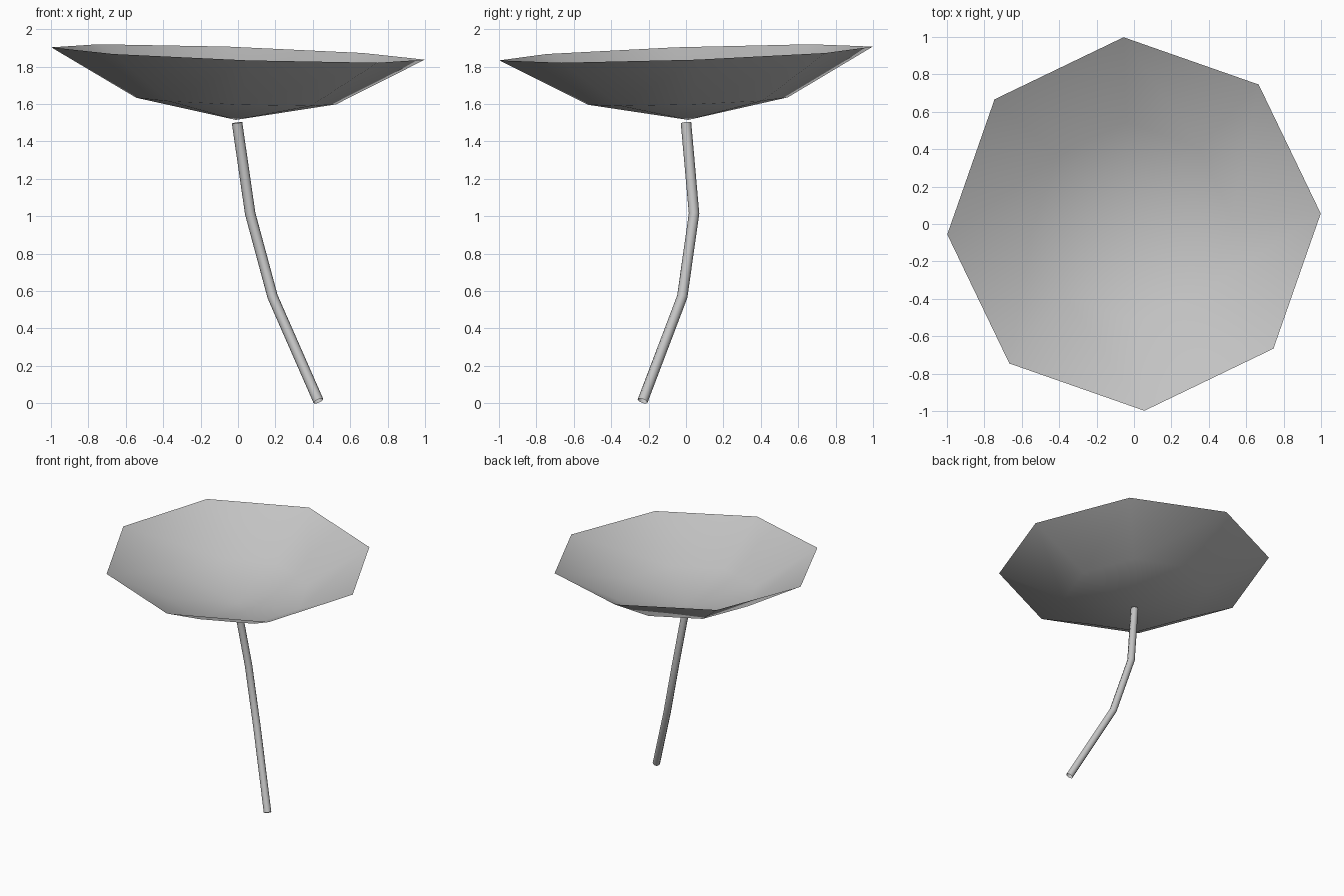
import bpy, bmesh, math
from mathutils import Vector

if "Cube" in bpy.data.objects:
    bpy.data.objects.remove(bpy.data.objects["Cube"])


def material(name, value):
    m = bpy.data.materials.new(name)
    m.diffuse_color = (value, value, value, 1)
    m.use_nodes = True
    m.node_tree.nodes["Principled BSDF"].inputs["Base Color"].default_value = m.diffuse_color
    return m


grey = material("plain grey", 0.55)


def finish(bm, name):
    me = bpy.data.meshes.new(name)
    for f in bm.faces:
        f.smooth = True
    bm.to_mesh(me)
    bm.free()
    me.materials.append(grey)
    ob = bpy.data.objects.new(name, me)
    bpy.context.collection.objects.link(ob)
    return ob


# Bowl shaped leaf: thin eight sided sheet, slightly tilted
SIDES = 8
bm = bmesh.new()


def leaf_ring(radius, height, cx, cy):
    ring = []
    for i in range(SIDES):
        a = math.radians(3.2) + math.tau * i / SIDES
        x, y = cx + radius * math.cos(a), cy + radius * math.sin(a)
        ring.append(bm.verts.new((x, y, height - 0.035 * x + 0.035 * y)))
    return ring


rim = leaf_ring(1.0, 1.87, 0, 0)
middle = leaf_ring(0.535, 1.615, -0.01, 0.01)
centre = bm.verts.new((-0.012, 0.012, 1.515))
for i in range(SIDES):
    j = (i + 1) % SIDES
    bm.faces.new((middle[i], rim[i], rim[j], middle[j]))
    bm.faces.new((centre, middle[i], middle[j]))
finish(bm, "leaf_bowl")

# Bent stem: tube swept along a short path
path = [Vector(p) for p in ((0.43, -0.232, 0.012), (0.185, -0.02, 0.57),
                            (0.065, 0.043, 1.015), (-0.005, 0.0, 1.5))]
bm = bmesh.new()
rings = []
for k, p in enumerate(path):
    before = (p - path[k - 1]).normalized() if k else Vector()
    after = (path[k + 1] - p).normalized() if k < len(path) - 1 else Vector()
    axis = (before + after).normalized()
    u = Vector((0, 1, 0)).cross(axis).normalized()
    v = axis.cross(u)
    rings.append([bm.verts.new(p + 0.028 * (u * math.cos(a) + v * math.sin(a)))
                  for a in (math.tau * i / 8 for i in range(8))])
for low, high in zip(rings, rings[1:]):
    for i in range(8):
        j = (i + 1) % 8
        bm.faces.new((low[i], low[j], high[j], high[i]))
finish(bm, "stem")
